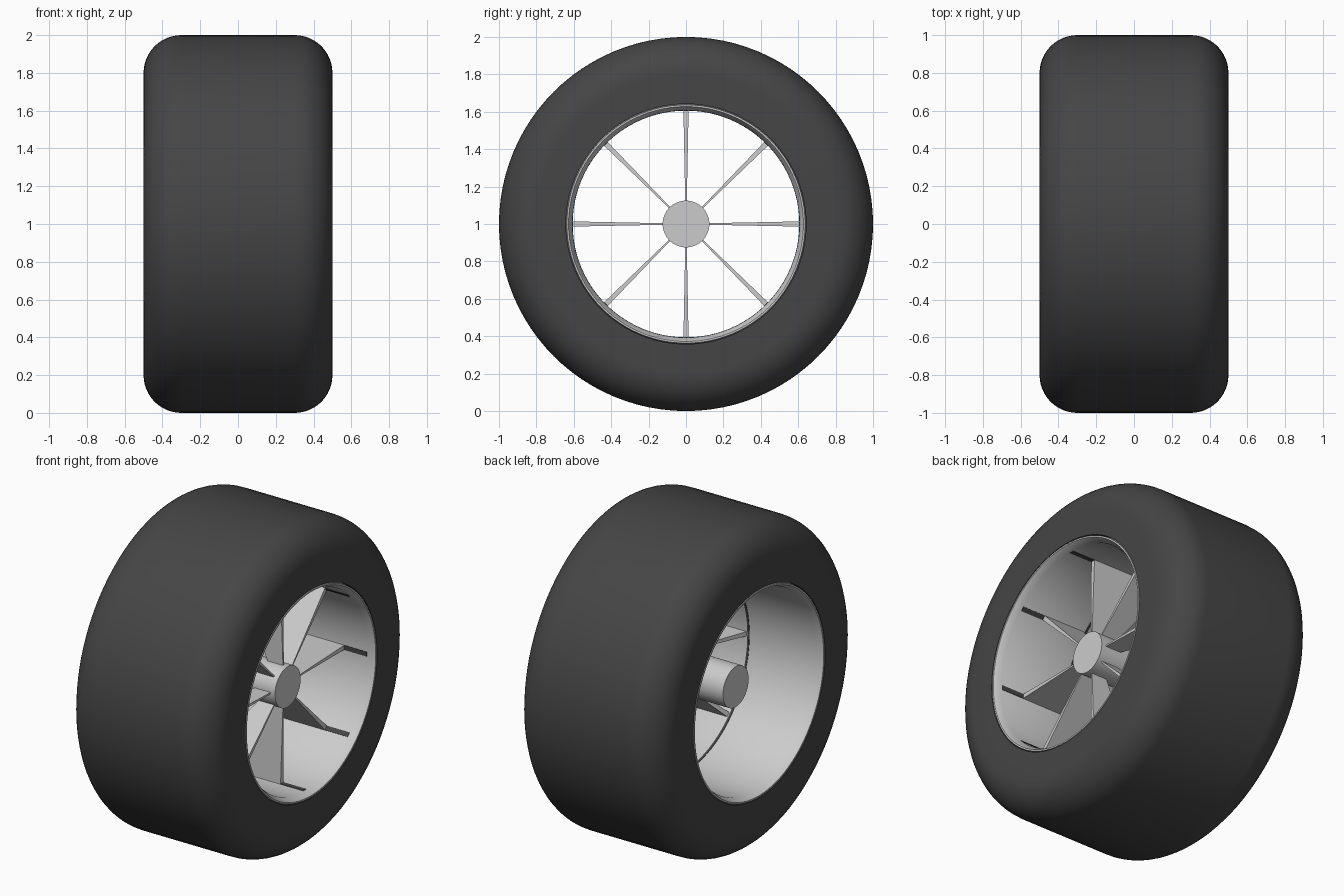
import bpy, bmesh, math
from mathutils import Matrix, Vector

if "Cube" in bpy.data.objects:
    bpy.data.objects.remove(bpy.data.objects["Cube"])

CENTER = Matrix.Translation((0, 0, 1))
SPOKES = 8
SEG = 96

rubber = bpy.data.materials.new("rubber")
rubber.diffuse_color = (0.06, 0.06, 0.06, 1)
rubber.use_nodes = True
rubber.node_tree.nodes["Principled BSDF"].inputs["Base Color"].default_value = rubber.diffuse_color


def finish(name, bm, material=None, smooth=True):
    bmesh.ops.remove_doubles(bm, verts=bm.verts, dist=1e-5)
    bmesh.ops.recalc_face_normals(bm, faces=bm.faces)
    bm.transform(CENTER)
    mesh = bpy.data.meshes.new(name)
    bm.to_mesh(mesh)
    bm.free()
    ob = bpy.data.objects.new(name, mesh)
    bpy.context.collection.objects.link(ob)
    if material:
        mesh.materials.append(material)
    if smooth:
        bpy.ops.object.select_all(action='DESELECT')
        ob.select_set(True)
        bpy.context.view_layer.objects.active = ob
        bpy.ops.object.shade_smooth_by_angle(angle=math.radians(30))
    return ob


def revolve(name, profile, material=None, closed=True):
    """Spin an (x, radius) profile around the x axle."""
    bm = bmesh.new()
    verts = [bm.verts.new((x, 0, r)) for x, r in profile]
    pairs = list(zip(verts, verts[1:]))
    if closed:
        pairs.append((verts[-1], verts[0]))
    edges = [bm.edges.new(p) for p in pairs]
    bmesh.ops.spin(bm, geom=verts + edges, axis=(1, 0, 0), cent=(0, 0, 0),
                   angle=2 * math.pi, steps=SEG)
    return finish(name, bm, material)


def add_hexa(bm, bottom, top, rot):
    """Tapered block: bottom/top = (x0, x1, half thickness, radius)."""
    vs = []
    for x0, x1, t, r in (bottom, top):
        for x, y in ((x0, -t), (x1, -t), (x1, t), (x0, t)):
            vs.append(bm.verts.new(rot @ Vector((x, y, r))))
    for f in ((0, 1, 2, 3), (4, 5, 6, 7), (0, 1, 5, 4),
              (1, 2, 6, 5), (2, 3, 7, 6), (3, 0, 4, 7)):
        bm.faces.new([vs[i] for i in f])


# Tyre: rounded shoulders, flat side walls
N = 12
arc = [(0.3 + 0.2 * math.cos(a), 0.8 + 0.2 * math.sin(a))
       for a in (math.pi / 2 * i / N for i in range(N + 1))]
tyre = [(0.5, 0.642)] + arc + [(-x, r) for x, r in reversed(arc)] + [(-0.5, 0.642)]
revolve("tire", tyre, rubber)

# Rim barrel with flared lips on both ends
revolve("rim", [(-0.5, 0.637), (-0.5, 0.628), (-0.46, 0.61), (0.46, 0.607),
                (0.5, 0.628), (0.5, 0.637), (0.47, 0.642), (-0.47, 0.642)])

# Dark seam around the middle of the barrel
revolve("rim_seam", [(-0.008, 0.606), (0.006, 0.606), (0.006, 0.615), (-0.008, 0.615)], rubber)

# Hub
revolve("hub", [(-0.34, 0), (-0.34, 0.125), (0.34, 0.125), (0.34, 0)], closed=False)

# Tapered blade spokes, and the dark slots continuing from their tips
spokes, slots = bmesh.new(), bmesh.new()
for i in range(SPOKES):
    rot = Matrix.Rotation(2 * math.pi * i / SPOKES, 3, 'X')
    add_hexa(spokes, (0.21, 0.31, 0.004, 0.11), (0.01, 0.3, 0.014, 0.615), rot)
    add_hexa(slots, (0.3, 0.455, 0.014, 0.604), (0.3, 0.455, 0.014, 0.615), rot)
finish("spokes", spokes, smooth=False)
finish("rim_slots", slots, rubber, smooth=False)
